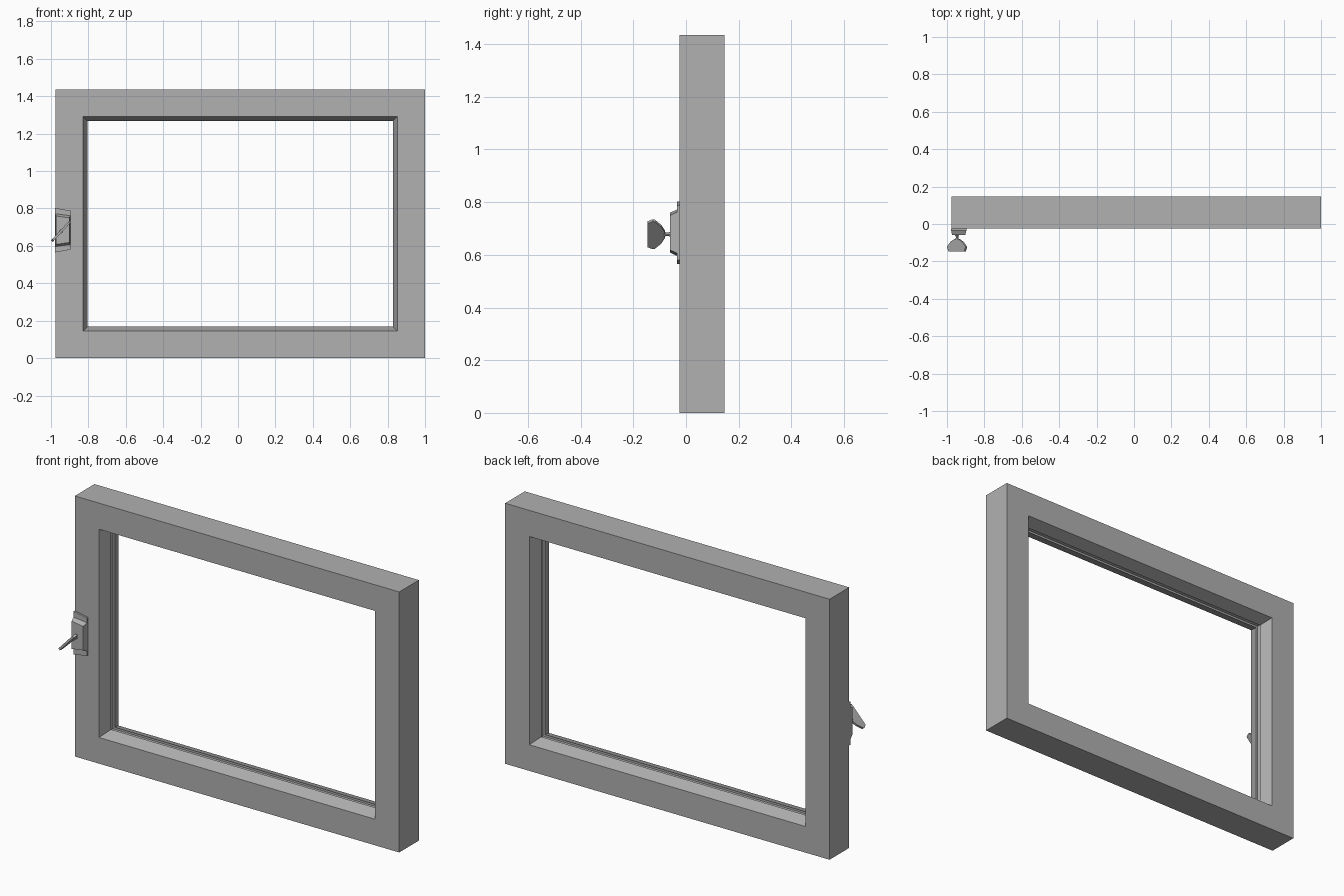
import bpy, bmesh, math

if "Cube" in bpy.data.objects:
    bpy.data.objects.remove(bpy.data.objects["Cube"])

grey = bpy.data.materials.new("mid_grey")
grey.diffuse_color = (0.44, 0.44, 0.44, 1)
grey.use_nodes = True
grey.node_tree.nodes["Principled BSDF"].inputs["Base Color"].default_value = grey.diffuse_color


def loft(name, rings, loop=False):
    """Skin equal-sized vertex rings; cap the ends, or join last ring to first."""
    bm = bmesh.new()
    vs = [[bm.verts.new(p) for p in ring] for ring in rings]
    pairs = list(zip(vs, vs[1:]))
    if loop:
        pairs.append((vs[-1], vs[0]))
    else:
        bm.faces.new(vs[0])
        bm.faces.new(vs[-1])
    n = len(vs[0])
    for a, b in pairs:
        for i in range(n):
            j = (i + 1) % n
            bm.faces.new((a[i], a[j], b[j], b[i]))
    bmesh.ops.recalc_face_normals(bm, faces=bm.faces)
    mesh = bpy.data.meshes.new(name)
    bm.to_mesh(mesh)
    bm.free()
    mesh.materials.append(grey)
    obj = bpy.data.objects.new(name, mesh)
    bpy.context.collection.objects.link(obj)
    return obj


# Window frame: cross-section (side inset, y) swept round a rectangle,
# with tapered reveals and a glazing groove; rails slightly thinner than stiles
X0, X1, Z1 = -0.977, 1.0, 1.435
YF, YB = -0.025, 0.146
section = [(0, YF), (0.148, YF), (0.172, 0.045), (0.161, 0.045),
           (0.161, 0.077), (0.172, 0.077), (0.148, YB), (0, YB)]


def frame_ring(d, y):
    e = max(0, d - 0.004)
    return [(X0 + d, y, e), (X1 - d, y, e), (X1 - d, y, Z1 - e), (X0 + d, y, Z1 - e)]


loft("window_frame", [frame_ring(d, y) for d, y in section], loop=True)

# Latch: wedge-shaped plates, longer on the left side than on the right
CX, CZ = -0.937, 0.684


def wedge(y, half_w, h_left, h_right):
    return [(CX - half_w, y, CZ - h_left), (CX + half_w, y, CZ - h_right),
            (CX + half_w, y, CZ + h_right), (CX - half_w, y, CZ + h_left)]


loft("latch_plate", [wedge(-0.024, 0.041, 0.119, 0.104),
                     wedge(-0.035, 0.041, 0.119, 0.104)])
loft("latch_housing", [wedge(-0.034, 0.041, 0.088, 0.078),
                       wedge(-0.06, 0.035, 0.076, 0.066)])

# Latch stem, waisted in the middle
KX, KZ = -0.946, 0.678
loft("latch_stem",
     [[(KX + r * math.cos(k * math.pi / 4), y, KZ + r * math.sin(k * math.pi / 4))
       for k in range(8)]
      for y, r in [(-0.058, 0.011), (-0.066, 0.007), (-0.076, 0.007), (-0.086, 0.011)]])

# Thumb turn: flat faceted paddle set at an angle
half = [(0.012, -0.079), (0.043, -0.094), (0.07, -0.118), (0.072, -0.126), (0.062, -0.146)]
outline = half + [(-u, y) for u, y in reversed(half)]
ang = math.radians(47)
c, s = math.cos(ang), math.sin(ang)
loft("latch_thumb_turn",
     [[(KX + u * c - t * s, y, KZ + u * s + t * c) for u, y in outline]
      for t in (-0.006, 0.006)])
